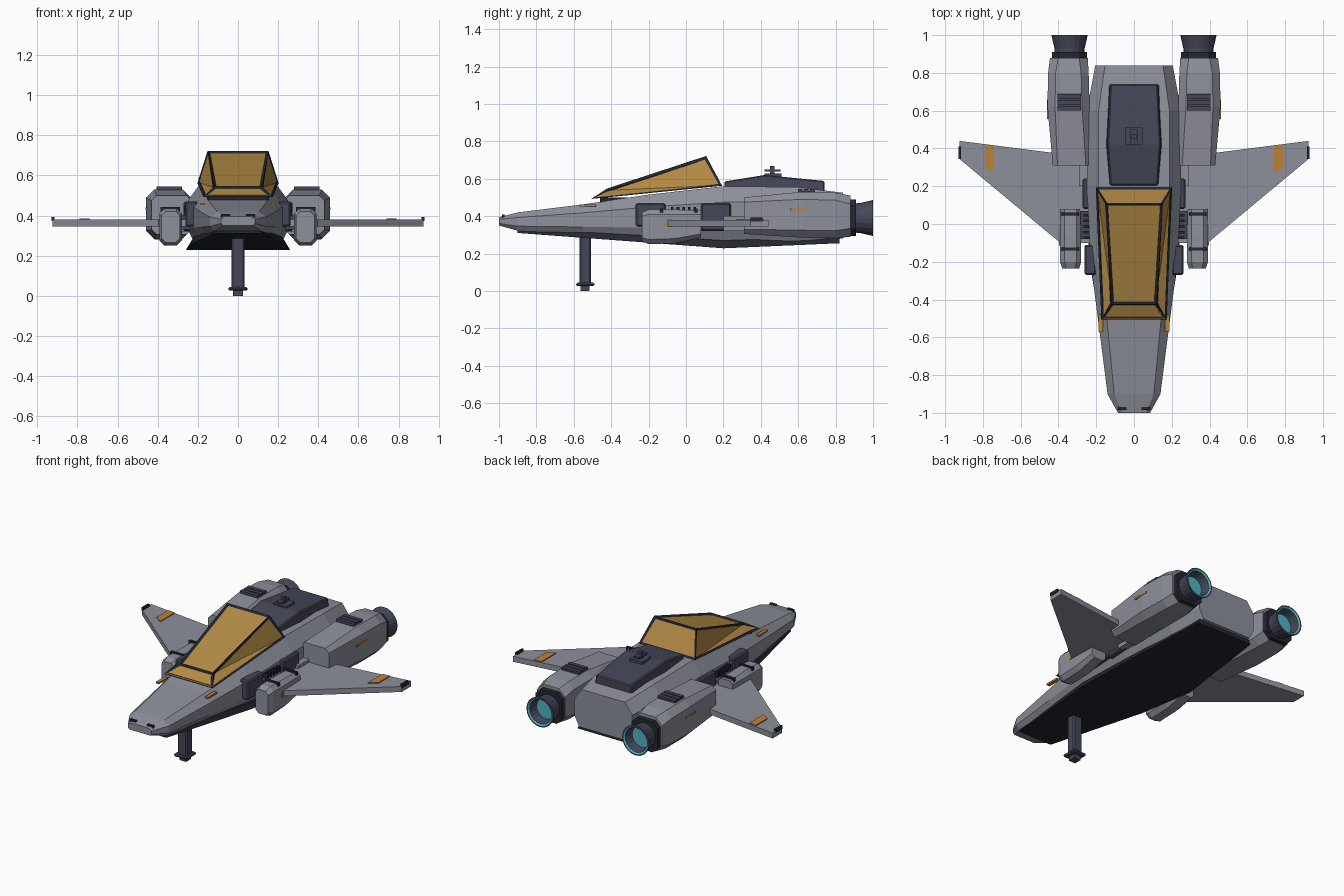
import bpy, bmesh, math
from mathutils import Vector

cube = bpy.data.objects.get("Cube")
if cube:
    bpy.data.objects.remove(cube)


def material(name, r, g, b):
    m = bpy.data.materials.new(name)
    m.use_nodes = True
    m.diffuse_color = (r, g, b, 1)
    m.node_tree.nodes["Principled BSDF"].inputs["Base Color"].default_value = (r, g, b, 1)
    return m


HULL = material("hull_grey", 0.27, 0.28, 0.33)
SLATE = material("slate_blue", 0.06, 0.063, 0.1)
DARK = material("near_black", 0.018, 0.02, 0.03)
GLASS = material("amber_glass", 0.46, 0.26, 0.06)
AMBER = material("amber_marking", 0.52, 0.22, 0.035)
CYAN = material("engine_cyan", 0.08, 0.45, 0.55)


def add_object(name, verts, faces, mats, mirror=False, bevel=0, face_mats=None):
    mesh = bpy.data.meshes.new(name)
    mesh.from_pydata(verts, [], faces)
    bm = bmesh.new()
    bm.from_mesh(mesh)
    bmesh.ops.recalc_face_normals(bm, faces=bm.faces)
    bm.to_mesh(mesh)
    bm.free()
    for m in mats:
        mesh.materials.append(m)
    if face_mats:
        for p, i in zip(mesh.polygons, face_mats):
            p.material_index = i
    ob = bpy.data.objects.new(name, mesh)
    bpy.context.collection.objects.link(ob)
    if bevel:
        b = ob.modifiers.new("Bevel", "BEVEL")
        b.width, b.segments, b.limit_method = bevel, 1, "ANGLE"
    if mirror:
        ob.modifiers.new("Mirror", "MIRROR")
    return ob


def loft(name, rings, mats, seg_mats=None, **kw):
    """Skin a list of equal rings and cap both ends."""
    n = len(rings[0])
    verts = [p for r in rings for p in r]
    faces, fm = [], []
    for k in range(len(rings) - 1):
        for i in range(n):
            j = (i + 1) % n
            faces.append((k * n + i, k * n + j, (k + 1) * n + j, (k + 1) * n + i))
            fm.append(seg_mats[k] if seg_mats else 0)
    faces += [tuple(range(n)), tuple(range(len(verts) - n, len(verts)))]
    fm += [0, seg_mats[-1] if seg_mats else 0]
    return add_object(name, verts, faces, mats, face_mats=fm, **kw)


def chamfered(y, x0, x1, z0, z1, c):
    return [(x0 + c, y, z0), (x1 - c, y, z0), (x1, y, z0 + c), (x1, y, z1 - c),
            (x1 - c, y, z1), (x0 + c, y, z1), (x0, y, z1 - c), (x0, y, z0 + c)]


def box(name, x, y, z, mat, mirror=True, bevel=0):
    rings = [[(x[0], v, z[0]), (x[1], v, z[0]), (x[1], v, z[1]), (x[0], v, z[1])] for v in y]
    return loft(name, rings, [mat], mirror=mirror, bevel=bevel)


def prism(name, outline, z0, z1, mat, mirror=True, bevel=0):
    rings = [[(x, y, z) for x, y in outline] for z in (z0, z1)]
    return loft(name, rings, [mat], mirror=mirror, bevel=bevel)


def hull_ring(y, w, zt, zb):
    h = zt - zb
    half = [(0.85 * w, zb), (w, zb + 0.25 * h), (w, zt - 0.28 * h), (0.75 * w, zt)]
    return [(x, y, z) for x, z in half] + [(-x, y, z) for x, z in reversed(half)]


def trapezoid(y, wb, wt, zb, zt):
    return [(wb, y, zb), (wt, y, zt), (-wt, y, zt), (-wb, y, zb)]


# Fuselage and belly plate
sections = [(-1, 0.085, 0.395, 0.35), (-0.9, 0.14, 0.42, 0.322), (-0.55, 0.185, 0.463, 0.302),
            (-0.2, 0.23, 0.515, 0.28), (0.2, 0.25, 0.56, 0.255), (0.6, 0.25, 0.555, 0.268),
            (0.84, 0.205, 0.525, 0.28)]
loft("fuselage", [hull_ring(*s) for s in sections], [HULL])
belly = [(-0.9, 0.12, 0.105, 0.31, 0.335), (-0.2, 0.235, 0.22, 0.258, 0.295),
         (0.2, 0.26, 0.235, 0.228, 0.27), (0.82, 0.2, 0.18, 0.255, 0.29)]
loft("belly_plate", [trapezoid(*b) for b in belly], [DARK])

# Canopy glass with a frame on its edges
base = [(-0.165, -0.5, 0.497), (0.165, -0.5, 0.497), (0.195, 0.185, 0.565), (-0.195, 0.185, 0.565)]
roof = [(-0.115, -0.42, 0.538), (0.115, -0.42, 0.538), (0.147, 0.105, 0.712), (-0.147, 0.105, 0.712)]
ends = [(4, 5, 6, 7), (0, 1, 5, 4), (2, 3, 7, 6), (0, 3, 2, 1)]
add_object("canopy_glass", base + roof,
           ends + [(1, 2, 5), (2, 6, 5), (0, 4, 3), (3, 4, 7)], [GLASS])
frame = add_object("canopy_frame", base + roof, ends + [(1, 2, 6, 5), (0, 4, 7, 3)], [DARK])
wire = frame.modifiers.new("Wireframe", "WIREFRAME")
wire.thickness, wire.offset = 0.022, 0
wire.use_even_offset = False
prism("canopy_sill", [(0.15, -0.46), (0.17, 0.17), (-0.17, 0.17), (-0.15, -0.46)],
      0.45, 0.5, DARK, mirror=False)

# Dorsal cover with antenna
dorsal = [(0.205, 0.13, 0.125, 0.54, 0.585), (0.42, 0.148, 0.14, 0.54, 0.62),
          (0.74, 0.132, 0.125, 0.53, 0.588)]
loft("dorsal_cover", [trapezoid(*d) for d in dorsal], [SLATE], bevel=0.006)
box("antenna_base", (-0.045, 0.045), (0.42, 0.51), (0.6, 0.628), SLATE, False)
box("antenna_post", (-0.012, 0.012), (0.45, 0.474), (0.62, 0.668), SLATE, False)
box("antenna_cap", (-0.018, 0.018), (0.42, 0.504), (0.638, 0.65), SLATE, False)

# Engine nacelles
nacelle = [(0.31, 0.23, 0.43, 0.305, 0.5, 0.025), (0.62, 0.235, 0.458, 0.285, 0.53, 0.04),
           (0.8, 0.24, 0.455, 0.282, 0.525, 0.04), (0.88, 0.245, 0.445, 0.29, 0.51, 0.045)]
loft("engine_nacelle", [chamfered(*r) for r in nacelle], [HULL], mirror=True)
loft("engine_collar", [chamfered(y, 0.25, 0.435, 0.295, 0.49, 0.035) for y in (0.87, 0.91)],
     [DARK], mirror=True)
profile = [(0.9, 0.078), (0.93, 0.08), (1, 0.096), (1, 0.087), (0.994, 0.078), (0.94, 0.066)]
circles = [[(0.341 + r * math.cos(a * math.tau / 20), y, 0.39 + r * math.sin(a * math.tau / 20))
            for a in range(20)] for y, r in profile]
loft("engine_nozzle", circles, [SLATE, CYAN], seg_mats=[0, 0, 0, 1, 0, 1], mirror=True)
box("engine_vent", (0.28, 0.405), (0.6, 0.69), (0.51, 0.535), SLATE)
for k in range(3):
    y = 0.6 + 0.032 * k
    box("vent_slat", (0.28, 0.405), (y, y + 0.024), (0.53, 0.545), SLATE)
box("engine_side_light", (0.45, 0.461), (0.555, 0.66), (0.43, 0.441), AMBER)

# Wings
prism("wing", [(0.22, -0.1), (0.39, -0.1), (0.925, 0.345), (0.925, 0.44), (0.22, 0.35)],
      0.345, 0.38, HULL)
prism("wing_stripe", [(0.74, 0.267), (0.79, 0.3), (0.79, 0.418), (0.74, 0.412)],
      0.379, 0.386, AMBER)
box("wing_tip_light", (0.915, 0.93), (0.345, 0.41), (0.372, 0.394), DARK)
box("wing_root_light", (0.382, 0.396), (-0.115, -0.095), (0.345, 0.375), AMBER)

# Weapon pods under the wing roots
pod = [(-0.235, 0.29, 0.38, 0.265, 0.42, 0.02), (-0.2, 0.28, 0.392, 0.25, 0.435, 0.025),
       (-0.06, 0.28, 0.392, 0.255, 0.435, 0.025), (0.08, 0.285, 0.388, 0.285, 0.43, 0.02)]
loft("side_pod", [chamfered(*p) for p in pod], [HULL], mirror=True)
for y in (-0.14, 0.045):
    box("pod_band", (0.29, 0.385), (y, y + 0.016), (0.42, 0.442), DARK)
box("pod_pylon", (0.22, 0.29), (-0.08, 0.07), (0.33, 0.4), SLATE)

# Side intakes, grille and hull lights
box("front_intake", (0.2, 0.262), (-0.27, -0.11), (0.345, 0.47), SLATE, bevel=0.008)
box("rear_intake", (0.2, 0.272), (0.08, 0.24), (0.32, 0.47), SLATE, bevel=0.008)
for k in range(5):
    y = -0.08 + 0.03 * k
    box("side_grille", (0.22, 0.268), (y, y + 0.014), (0.415, 0.448), DARK)
box("wing_fairing", (0.22, 0.29), (0.2, 0.33), (0.32, 0.4), HULL)
box("cockpit_side_light", (0.165, 0.187), (-0.57, -0.48), (0.452, 0.463), AMBER)
box("nose_sensor", (0.04, 0.085), (-0.985, -0.97), (0.39, 0.409), DARK)

# Landing strut
box("strut_leg", (-0.033, 0.033), (-0.57, -0.508), (0.03, 0.32), SLATE, False, 0.008)
box("strut_collar", (-0.048, 0.048), (-0.587, -0.49), (0.026, 0.044), SLATE, False, 0.006)
box("strut_foot", (-0.024, 0.024), (-0.563, -0.515), (0, 0.03), SLATE, False)
